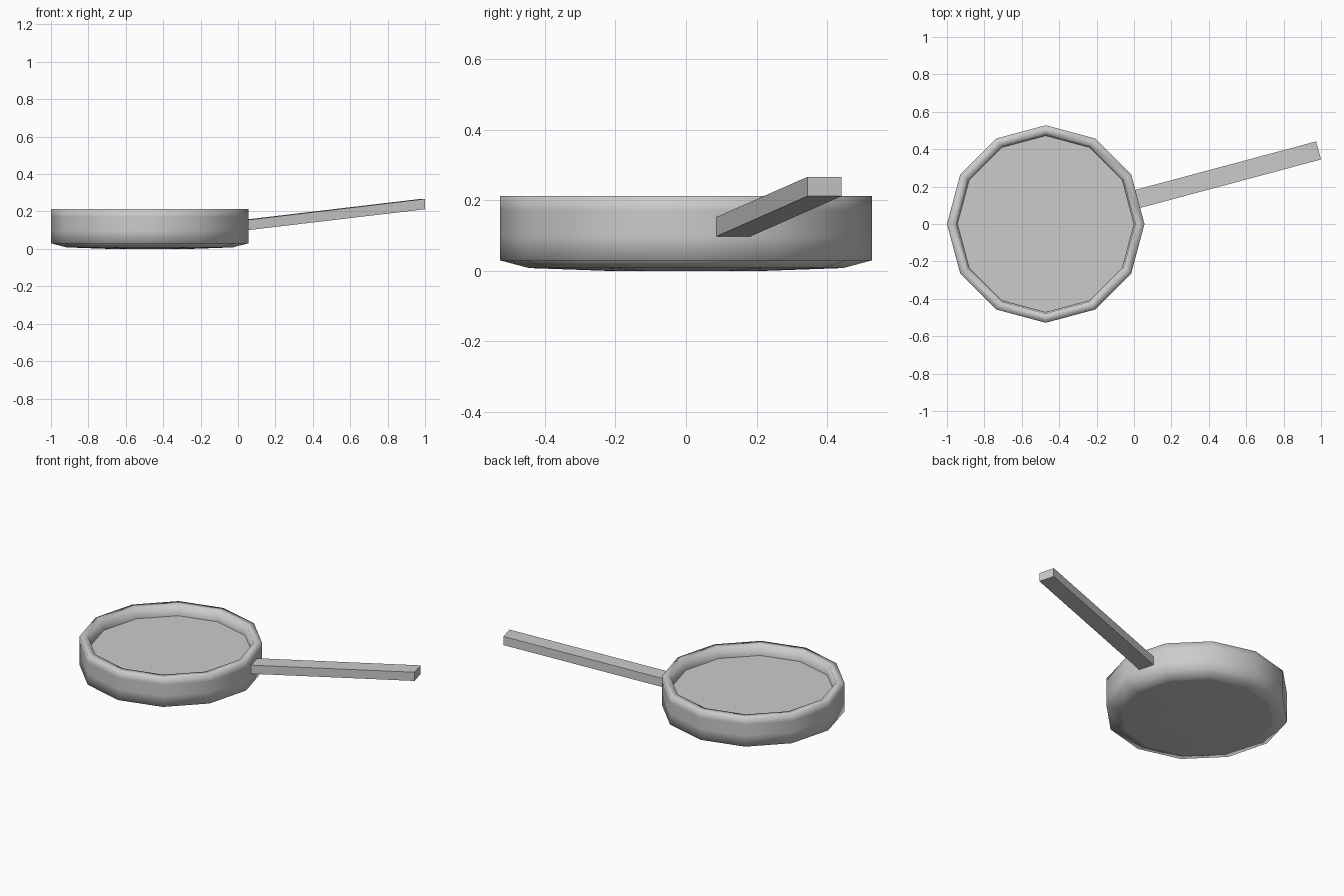
import bpy, bmesh
from math import cos, sin, pi, radians
from mathutils import Vector

cube = bpy.data.objects.get("Cube")
if cube:
    bpy.data.objects.remove(cube, do_unlink=True)

SIDES = 12
CENTRE = Vector((-0.472, 0.0, 0.0))

# Single metal colour
metal = bpy.data.materials.new("light_grey_metal")
metal.use_nodes = True
GREY = (0.6, 0.6, 0.6, 1.0)
metal.diffuse_color = GREY
metal.node_tree.nodes["Principled BSDF"].inputs["Base Color"].default_value = GREY


def finish(bm, name):
    bmesh.ops.recalc_face_normals(bm, faces=bm.faces)
    mesh = bpy.data.meshes.new(name)
    bm.to_mesh(mesh)
    bm.free()
    mesh.materials.append(metal)
    obj = bpy.data.objects.new(name, mesh)
    bpy.context.collection.objects.link(obj)
    return obj


def lathe(name, profile, flat_bands):
    """Turn a (radius, height) profile into a closed faceted solid."""
    bm = bmesh.new()
    rings = []
    for r, z in profile:
        rings.append([bm.verts.new(CENTRE + Vector((r * cos(2 * pi * i / SIDES),
                                                    r * sin(2 * pi * i / SIDES), z)))
                      for i in range(SIDES)])
    for band, (low, high) in enumerate(zip(rings, rings[1:])):
        for i in range(SIDES):
            j = (i + 1) % SIDES
            face = bm.faces.new((low[i], low[j], high[j], high[i]))
            face.smooth = band not in flat_bands
    bm.faces.new(rings[0][::-1])
    bm.faces.new(rings[-1])
    return finish(bm, name)


# Pan: shallow domed base, bevel, wall, rim, inner wall and cooking surface
lathe("pan_body", [(0.22, 0.0), (0.445, 0.008), (0.528, 0.03), (0.528, 0.1),
                   (0.528, 0.17), (0.528, 0.212), (0.479, 0.212), (0.472, 0.145)],
      flat_bands={0})

# Handle: square bar rising outward, with upright ends
along = Vector((cos(radians(15)), sin(radians(15)), 0))
across = Vector((-along.y, along.x, 0)) * 0.1
start = Vector((0.011, 0.08, 0.095))
end = Vector((1.0, 0.345, 0.212))
up = Vector((0, 0, 0.055))
bm = bmesh.new()
near, far = [[bm.verts.new(p + o) for o in (Vector(), across, across + up, up)]
             for p in (start, end)]
bm.faces.new(near)
bm.faces.new(far[::-1])
for i in range(4):
    j = (i + 1) % 4
    bm.faces.new((near[i], far[i], far[j], near[j]))
finish(bm, "handle")
